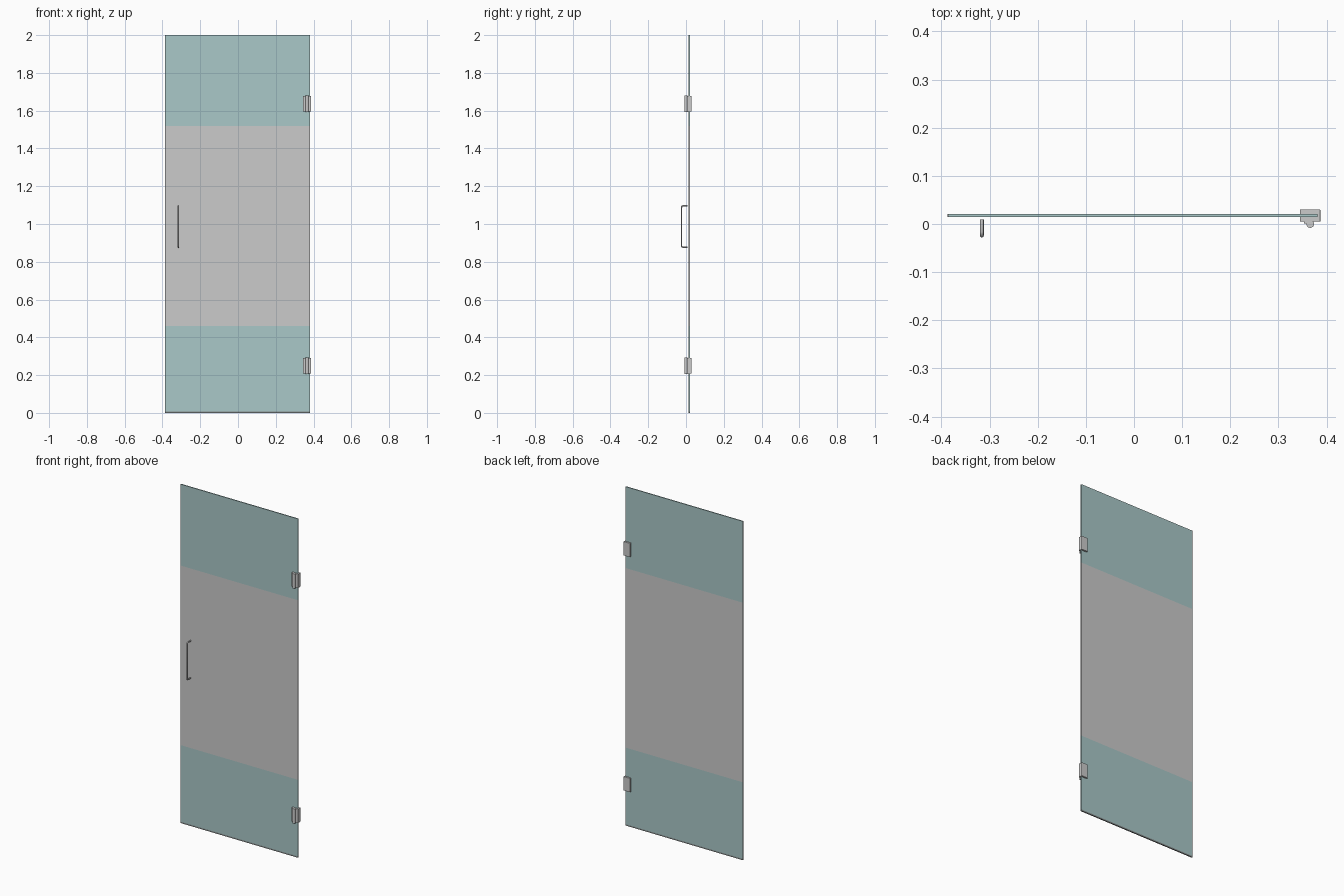
import bpy
import bmesh
from mathutils import Vector

if "Cube" in bpy.data.objects:
    bpy.data.objects.remove(bpy.data.objects["Cube"])


def material(name, color):
    m = bpy.data.materials.new(name)
    m.diffuse_color = color
    m.use_nodes = True
    m.node_tree.nodes["Principled BSDF"].inputs["Base Color"].default_value = m.diffuse_color
    return m


def box(name, lo, hi, mat=None, bevel=0.0):
    lo, hi = Vector(lo), Vector(hi)
    bm = bmesh.new()
    bmesh.ops.create_cube(bm, size=1)
    size, mid = hi - lo, (hi + lo) / 2
    for v in bm.verts:
        v.co = Vector(a * b for a, b in zip(v.co, size)) + mid
    mesh = bpy.data.meshes.new(name)
    bm.to_mesh(mesh)
    bm.free()
    ob = bpy.data.objects.new(name, mesh)
    bpy.context.collection.objects.link(ob)
    if mat:
        mesh.materials.append(mat)
    if bevel:
        mod = ob.modifiers.new("bevel", 'BEVEL')
        mod.width = bevel
        mod.segments = 2
    return ob


def cylinder(name, loc, radius, depth):
    bpy.ops.mesh.primitive_cylinder_add(vertices=24, radius=radius, depth=depth, location=loc)
    ob = bpy.context.object
    ob.name = name
    bpy.ops.object.shade_smooth_by_angle()
    return ob


glass = material("tinted_glass", (0.40, 0.58, 0.58, 0.4))
frost = material("frosted_glass", (0.52, 0.54, 0.54, 0.45))
seal = material("dark_seal", (0.25, 0.28, 0.28, 1))

LEFT, RIGHT = -0.387, 0.381
FRONT, BACK = 0.0145, 0.0205
BAND = (0.46, 1.52)

# glass panel in three bands, the middle one frosted
box("lower_glass", (LEFT + 0.003, FRONT, 0.008), (RIGHT, BACK, BAND[0]), glass)
box("frosted_band", (LEFT + 0.003, FRONT, BAND[0]), (RIGHT, BACK, BAND[1]), frost)
box("upper_glass", (LEFT + 0.003, FRONT, BAND[1]), (RIGHT, BACK, 2.0), glass)

# edge seals along the closing side and the bottom
box("side_seal", (LEFT, FRONT, 0.008), (LEFT + 0.003, BACK, 2.0), seal)
box("bottom_seal", (LEFT, FRONT, 0), (RIGHT, BACK, 0.008), seal)

# hinges: clamp block, front leaf and knuckle
for label, z in (("upper", 1.637), ("lower", 0.25)):
    box(label + "_hinge_block", (0.345, 0.005, z - 0.041), (0.387, 0.03, z + 0.041), bevel=0.001)
    box(label + "_hinge_leaf", (0.353, 0.001, z - 0.041), (0.366, 0.006, z + 0.041))
    cylinder(label + "_hinge_knuckle", (0.366, 0, z), 0.008, 0.088)

# pull handle: round bar bent back at both ends
HX, Y0, Y1, Z0, Z1, R = -0.316, 0.009, -0.024, 0.877, 1.096, 0.008
path = [(Y0, Z0), (Y1 + R, Z0), (Y1 + 0.3 * R, Z0 + 0.3 * R), (Y1, Z0 + R),
        (Y1, Z1 - R), (Y1 + 0.3 * R, Z1 - 0.3 * R), (Y1 + R, Z1), (Y0, Z1)]
curve = bpy.data.curves.new("handle_path", 'CURVE')
curve.dimensions = '3D'
curve.bevel_depth = 0.004
curve.bevel_resolution = 3
curve.use_fill_caps = True
spline = curve.splines.new('POLY')
spline.points.add(len(path) - 1)
for p, (y, z) in zip(spline.points, path):
    p.co = (HX, y, z, 1)
handle = bpy.data.objects.new("pull_handle", curve)
bpy.context.collection.objects.link(handle)
